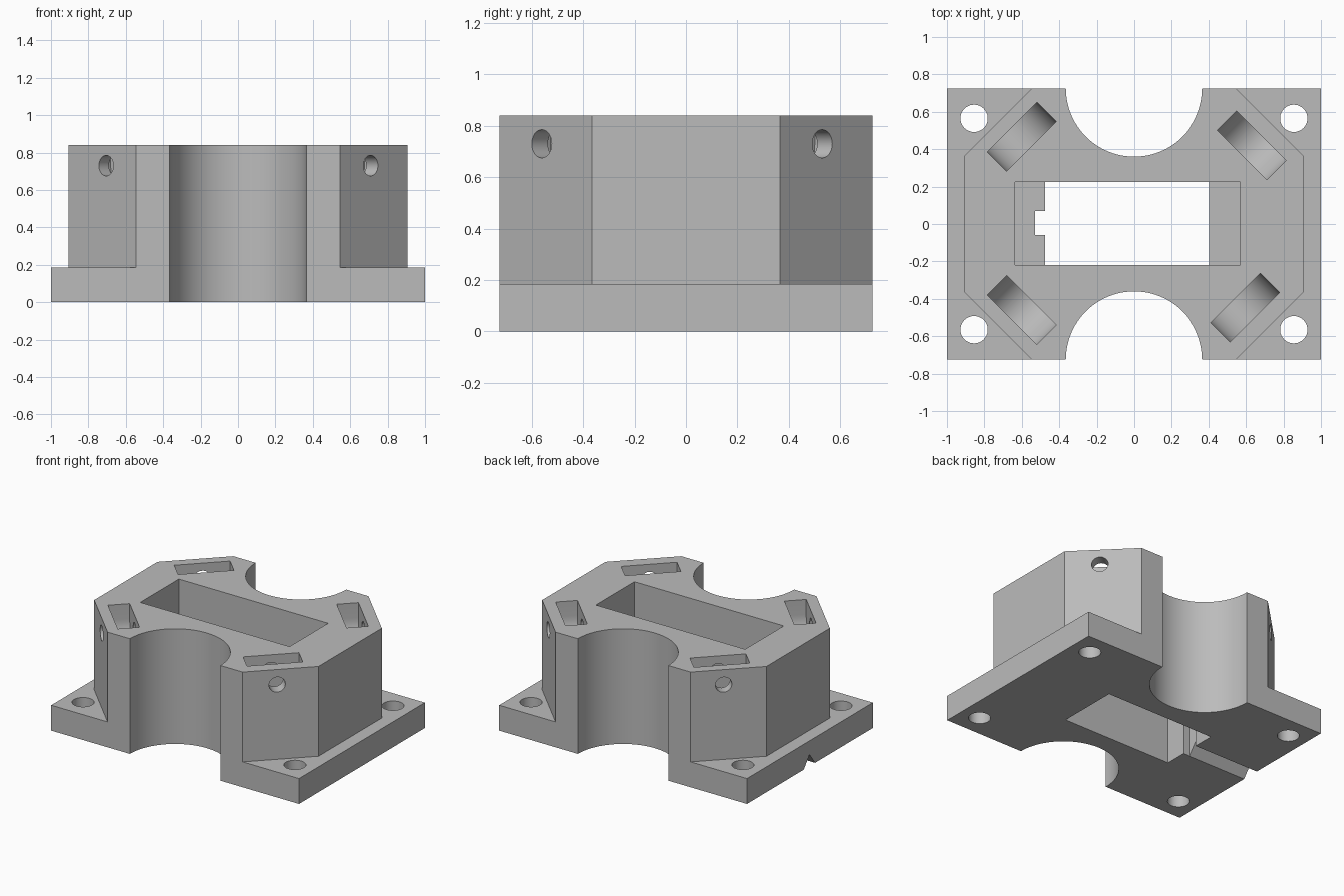
import bpy, bmesh, math
from mathutils import Matrix, Vector

cube = bpy.data.objects.get("Cube")
if cube:
    bpy.data.objects.remove(cube, do_unlink=True)

HX, HY, TOP, BASE = 1.0, 0.725, 0.84, 0.185   # half sizes, full height, flange height

grey = bpy.data.materials.new("light grey")
grey.use_nodes = True
colour = (0.5, 0.5, 0.5, 1)
grey.diffuse_color = colour
grey.node_tree.nodes["Principled BSDF"].inputs["Base Color"].default_value = colour


def prism(name, points, depth, matrix=None):
    """Extrude a closed 2D outline along local z from 0 to depth."""
    bm = bmesh.new()
    face = bm.faces.new([bm.verts.new((x, y, 0)) for x, y in points])
    ext = bmesh.ops.extrude_face_region(bm, geom=[face])
    new = [v for v in ext["geom"] if isinstance(v, bmesh.types.BMVert)]
    bmesh.ops.translate(bm, verts=new, vec=(0, 0, depth))
    bmesh.ops.recalc_face_normals(bm, faces=bm.faces)
    if matrix:
        bm.transform(matrix)
    mesh = bpy.data.meshes.new(name)
    bm.to_mesh(mesh)
    bm.free()
    mesh.materials.append(grey)
    obj = bpy.data.objects.new(name, mesh)
    bpy.context.collection.objects.link(obj)
    return obj


def rect(x0, x1, y0, y1):
    return [(x0, y0), (x1, y0), (x1, y1), (x0, y1)]


def circle(r, n=48):
    return [(r * math.cos(2 * math.pi * i / n), r * math.sin(2 * math.pi * i / n)) for i in range(n)]


def at(x, y, z):
    return Matrix.Translation((x, y, z))


block = prism("mounting_block", rect(-HX, HX, -HY, HY), TOP)


def cut(name, points, depth, matrix):
    """Subtract a prism from the block, then discard the cutter."""
    cutter = prism(name, points, depth, matrix)
    cutter.hide_render = True
    mod = block.modifiers.new(name, "BOOLEAN")
    mod.operation, mod.solver, mod.object = "DIFFERENCE", "EXACT", cutter
    bpy.ops.object.select_all(action="DESELECT")
    block.select_set(True)
    bpy.context.view_layer.objects.active = block
    bpy.ops.object.modifier_apply(modifier=name)
    bpy.data.objects.remove(cutter, do_unlink=True)


# Chamfered body standing above the flange
for s in (-1, 1):
    side = [(1.1, .9), (.37, .9), (.905, .365), (.905, -.365), (.37, -.9), (1.1, -.9)]
    cut("side_relief", [(s * x, y) for x, y in side], 1, at(0, 0, BASE))

# Half round scoops front and back
for s in (-1, 1):
    cut("round_scoop", circle(.365, 96), 2, at(0, s * HY, -.5))

# Flange bolt holes
for sx in (-1, 1):
    for sy in (-1, 1):
        cut("bolt_hole", circle(.073), 1, at(sx * .855, sy * .565, -.5))

# Central pocket with ledges, and the through opening with its cable notch
cut("pocket", rect(-.635, .57, -.22, .225), 1, at(0, 0, .5))
opening = [(-.475, -.22), (.405, -.22), (.405, .225), (-.475, .225),
           (-.475, .07), (-.53, .07), (-.53, -.06), (-.475, -.06)]
cut("opening", opening, .8, at(0, 0, -.2))

# V-shaped cable groove under the flange; profile (y, z) run along x
along_x = Matrix(((0, 0, 1, -1.1), (1, 0, 0, 0), (0, 1, 0, 0), (0, 0, 0, 1)))
cut("cable_groove", [(-.06, 0), (-.06, -.05), (.07, -.05), (.07, 0), (.005, .085)], .6, along_x)

# Round-bottomed slots behind the chamfers, each with a cross hole
R, W, Z = .1875, .146, .73
arch = [(R * math.cos(a), R * math.sin(a)) for a in (math.pi + math.pi * i / 24 for i in range(25))]
arch += [(R, .3), (-R, .3)]
for x, y in ((-.6, .466), (.63, .42), (-.6, -.46), (.595, -.447)):
    out = Vector((math.copysign(1, x), math.copysign(1, y), 0)).normalized()
    up = Vector((0, 0, 1))
    turn = Matrix((up.cross(out), up, out)).transposed().to_4x4()
    frame = at(x, y, Z) @ turn
    cut("slot", arch, W, frame @ at(0, 0, -W / 2))
    cut("cross_hole", circle(.055, 32), .5, frame @ at(0, 0, -.17))

# Smooth curved walls, crisp edges
bpy.ops.object.shade_smooth_by_angle(angle=math.radians(30))
